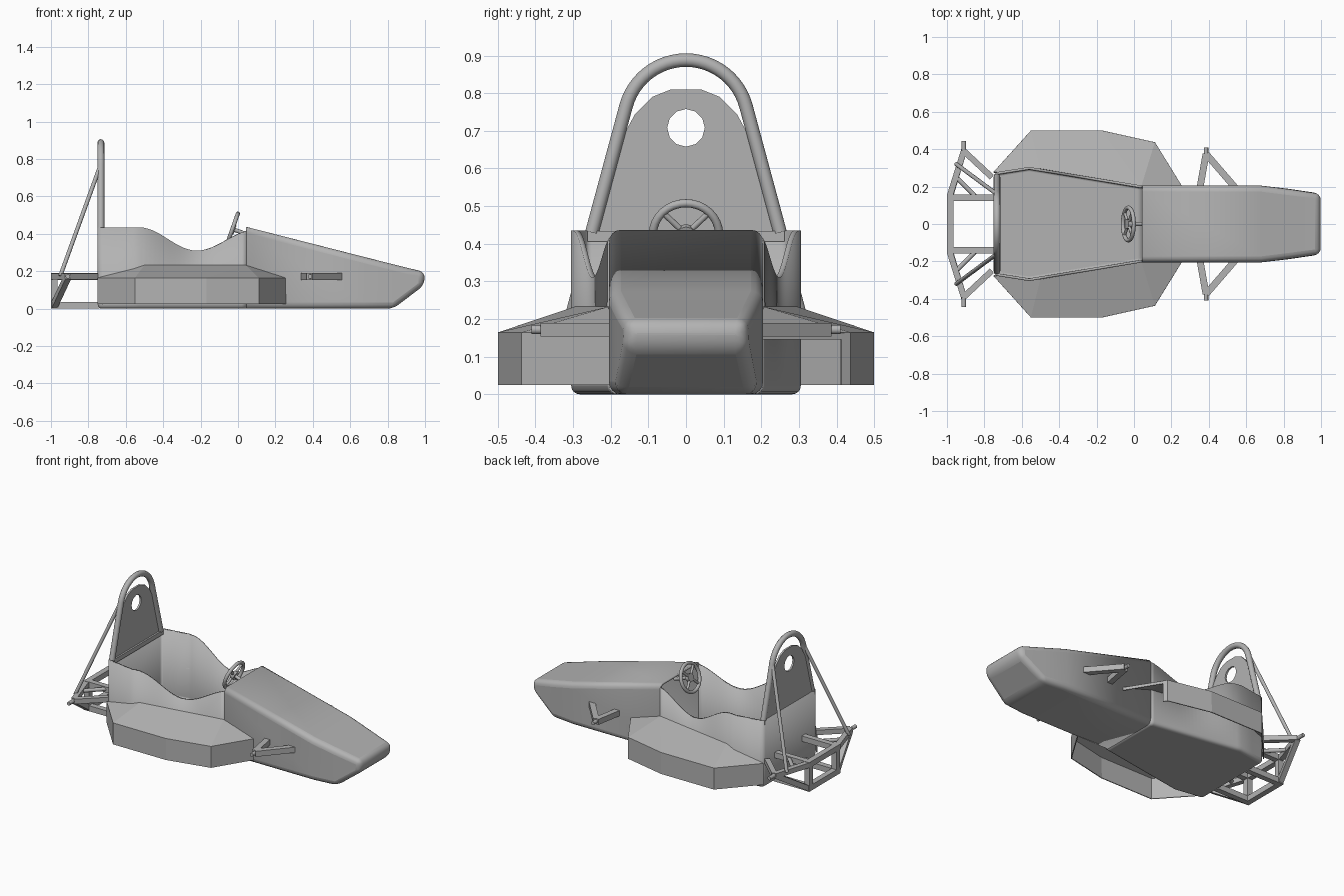
import bpy, bmesh, math
from mathutils import Vector

cube = bpy.data.objects.get("Cube")
if cube:
    bpy.data.objects.remove(cube, do_unlink=True)

grey = bpy.data.materials.new("plain_grey")
grey.use_nodes = True
grey.diffuse_color = (0.45, 0.45, 0.45, 1)
grey.node_tree.nodes["Principled BSDF"].inputs["Base Color"].default_value = grey.diffuse_color


def finish(ob, smooth=None):
    """Apply the material and optional smoothing by angle."""
    ob.data.materials.clear()
    ob.data.materials.append(grey)
    bpy.ops.object.select_all(action='DESELECT')
    ob.select_set(True)
    bpy.context.view_layer.objects.active = ob
    if ob.type == 'CURVE':
        bpy.ops.object.convert(target='MESH')
        ob = bpy.context.object
    if smooth:
        bpy.ops.object.shade_smooth_by_angle(angle=math.radians(smooth))
    return ob


def shell(name, faces, thick, bevel=0, limit=50, offset=-1):
    """Panels given as lists of points, welded and thickened."""
    bm = bmesh.new()
    for f in faces:
        bm.faces.new([bm.verts.new(p) for p in f])
    bmesh.ops.remove_doubles(bm, verts=bm.verts, dist=0.0005)
    bmesh.ops.recalc_face_normals(bm, faces=bm.faces)
    me = bpy.data.meshes.new(name)
    bm.to_mesh(me)
    bm.free()
    ob = bpy.data.objects.new(name, me)
    bpy.context.collection.objects.link(ob)
    finish(ob, 30 if bevel else None)
    if bevel:
        b = ob.modifiers.new("rounding", 'BEVEL')
        b.width, b.segments = bevel, 4
        b.limit_method, b.angle_limit = 'ANGLE', math.radians(limit)
    s = ob.modifiers.new("thickness", 'SOLIDIFY')
    s.thickness, s.offset = thick, offset
    return ob


def tube(name, pts, r, closed=False):
    cu = bpy.data.curves.new(name, 'CURVE')
    cu.dimensions = '3D'
    cu.bevel_depth, cu.bevel_resolution, cu.use_fill_caps = r, 4, True
    sp = cu.splines.new('POLY')
    sp.points.add(len(pts) - 1)
    for p, co in zip(sp.points, pts):
        p.co = (*co, 1)
    sp.use_cyclic_u = closed
    ob = bpy.data.objects.new(name, cu)
    bpy.context.collection.objects.link(ob)
    return finish(ob, 40)


def beam(name, a, b, w=0.036):
    """Square bar between two points."""
    a, b = Vector(a), Vector(b)
    bpy.ops.mesh.primitive_cube_add(size=1, location=(a + b) / 2)
    ob = bpy.context.object
    ob.name = name
    ob.rotation_euler = (b - a).to_track_quat('X', 'Z').to_euler()
    ob.scale = ((b - a).length, w, w)
    return finish(ob)


# Nose: hollow loft of rectangular sections, open to the cockpit
sections = []
for x_low, x_top, low, top, w_low, w_top in (
        (0.045, 0.045, 0, 0.437, 0.205, 0.205), (0.68, 0.68, 0, 0.275, 0.205, 0.205),
        (0.83, 0.83, 0, 0.237, 0.188, 0.186), (0.995, 1.0, 0.125, 0.195, 0.16, 0.164)):
    sections.append([(x_low, -w_low, low), (x_low, w_low, low),
                     (x_top, w_top, top), (x_top, -w_top, top)])
faces = [sections[-1]]
for s, t in zip(sections, sections[1:]):
    faces += [[s[i], s[(i + 1) % 4], t[(i + 1) % 4], t[i]] for i in range(4)]
shell("nose", faces, 0.012, 0.032, 25)


# Cockpit tub: side walls with a curved elbow dip, floor and back wall
def half_width(x):
    if x < -0.56:
        return 0.275 + 0.03 * (x + 0.75) / 0.19
    return 0.305 - 0.1 * (x + 0.56) / 0.605


def wall_top(x):
    if x < -0.53:
        return 0.435
    t = (x + 0.53) / 0.31 if x < -0.22 else (0.09 - x) / 0.31
    return 0.31 + (0.125 if x < -0.22 else 0.11) * (0.5 + 0.5 * math.cos(math.pi * min(t, 1)))


xs = [-0.75, -0.65, -0.56] + [-0.53 + 0.575 * i / 24 for i in range(25)]
floor = [(x, half_width(x), 0) for x in xs] + [(x, -half_width(x), 0) for x in reversed(xs)]
w = half_width(-0.75)
faces = [floor, [(-0.75, -w, 0), (-0.75, w, 0), (-0.75, w, 0.435), (-0.75, -w, 0.435)]]
for side in (-1, 1):
    for a, b in zip(xs, xs[1:]):
        ya, yb = side * half_width(a), side * half_width(b)
        faces.append([(a, ya, 0), (b, yb, 0), (b, yb, wall_top(b)), (a, ya, wall_top(a))])
shell("cockpit_tub", faces, 0.014, 0.022, 60)

# Side pods: thin open-bottomed fairings, one with a front air intake
outline = [(-0.75, 0.275), (-0.55, 0.497), (-0.17, 0.497), (0.11, 0.435), (0.255, 0.2)]
Z0, Z1, ZI, ZT = 0.025, 0.163, 0.145, 0.23
for side, label in ((-1, "right"), (1, "left")):
    def at(p, z):
        return (p[0], side * p[1], z)
    inner = [(-0.5, 0.295), (0.04, 0.205)]
    p = [at(q, Z1) for q in outline]
    i1, i2 = (at(q, ZT) for q in inner)
    faces = [[p[0], p[1], i1], [p[1], p[2], i2, i1], [p[2], p[3], i2], [p[3], p[4], i2]]
    walls = list(zip(outline, outline[1:]))
    if side > 0:
        a, b = walls.pop()
        m = [a[k] + (b[k] - a[k]) * 0.1 for k in (0, 1)]
        faces += [[at(a, Z0), at(m, Z0), at(m, ZI), at(m, Z1), at(a, Z1)],
                  [at(m, ZI), at(b, ZI), at(b, Z1), at(m, Z1)]]
    for a, b in walls:
        faces.append([at(a, Z0), at(b, Z0), at(b, Z1), at(a, Z1)])
    shell(label + "_side_pod", faces, 0.006, offset=0)

# Roll hoop: straight legs tangent to a round top
R, C, X = 0.165, 0.723, -0.733
arc = [math.radians(15 + 150 * i / 24) for i in range(25)]
path = [(X, R * math.cos(a), C + R * math.sin(a)) for a in arc]
tube("roll_hoop", [(X, 0.25, 0.43)] + path + [(X, -0.25, 0.43)], 0.018)

# Firewall panel with a round hole
half = [(0.25, 0.42), (0.165, 0.69), (0.135, 0.745), (0.09, 0.79), (0.04, 0.81)]
rim = half + [(-y, z) for y, z in reversed(half)]
hole = [(0.05 * math.cos(k * math.pi / 6), 0.708 + 0.05 * math.sin(k * math.pi / 6))
        for k in range(12)]
cu = bpy.data.curves.new("firewall", 'CURVE')
cu.dimensions, cu.fill_mode, cu.extrude = '2D', 'BOTH', 0.006
for loop in (rim, hole):
    sp = cu.splines.new('POLY')
    sp.points.add(len(loop) - 1)
    for q, (y, z) in zip(sp.points, loop):
        q.co = (y, z, 0, 1)
    sp.use_cyclic_u = True
firewall = bpy.data.objects.new("firewall", cu)
bpy.context.collection.objects.link(firewall)
firewall.location = (-0.738, 0, 0)
firewall.rotation_euler = (math.pi / 2, 0, math.pi / 2)
finish(firewall)
beam("firewall_crossbar", (-0.735, -0.262, 0.42), (-0.735, 0.262, 0.42), 0.028)

# Steering wheel: tilted ring, spokes, hub and column
centre = Vector((-0.03, 0, 0.425))
up, across = Vector((0.33, 0, 0.94)), Vector((0, 1, 0))


def on_wheel(angle, r):
    return centre + across * (r * math.cos(angle)) + up * (r * math.sin(angle))


tube("steering_wheel_rim", [on_wheel(k * math.pi / 16, 0.088) for k in range(32)], 0.011, True)
for k in range(4):
    angle = math.pi / 4 + k * math.pi / 2
    tube("steering_spoke", [centre, on_wheel(angle, 0.086)], 0.008)
axis = Vector((0.94, 0, -0.33))
tube("steering_hub", [centre - axis * 0.008, centre + axis * 0.015], 0.026)
tube("steering_column", [centre, centre + axis * 0.12], 0.011)

# Rear frame, suspension arms and bracing
for z, level in ((0.018, "lower"), (0.172, "upper")):
    beam(level + "_rear_crossbar", (-0.982, -0.16, z), (-0.982, 0.16, z))
for s in (-1, 1):
    hub = (-0.91, s * 0.39, 0.172)
    for z, level in ((0.018, "lower"), (0.172, "upper")):
        beam(level + "_rear_rail", (-0.74, s * 0.14, z), (-0.98, s * 0.14, z))
    beam("rear_frame_post", (-0.982, s * 0.14, 0.02), (-0.982, s * 0.14, 0.17))
    beam("rear_trailing_arm", (-0.985, s * 0.15, 0.172), hub, 0.032)
    beam("rear_leading_arm", (-0.76, s * 0.25, 0.172), hub, 0.032)
    beam("rear_lower_arm", (-0.982, s * 0.15, 0.018), hub, 0.032)
    tube("rear_arm_brace", [(-0.95, s * 0.25, 0.172), (-0.85, s * 0.15, 0.172)], 0.012)
    tube("rear_axle_stub", [(-0.91, s * 0.37, 0.172), (-0.91, s * 0.445, 0.172)], 0.012)
    tube("hoop_brace", [(-0.738, s * 0.163, 0.76), (-0.95, s * 0.32, 0.175)], 0.011)
    # Front suspension wishbone
    front = (0.385, s * 0.375, 0.172)
    beam("front_arm", (0.352, s * 0.19, 0.172), front)
    beam("front_arm", (0.545, s * 0.19, 0.172), front)
    tube("front_axle_stub", [(0.385, s * 0.35, 0.172), (0.385, s * 0.41, 0.172)], 0.012)
